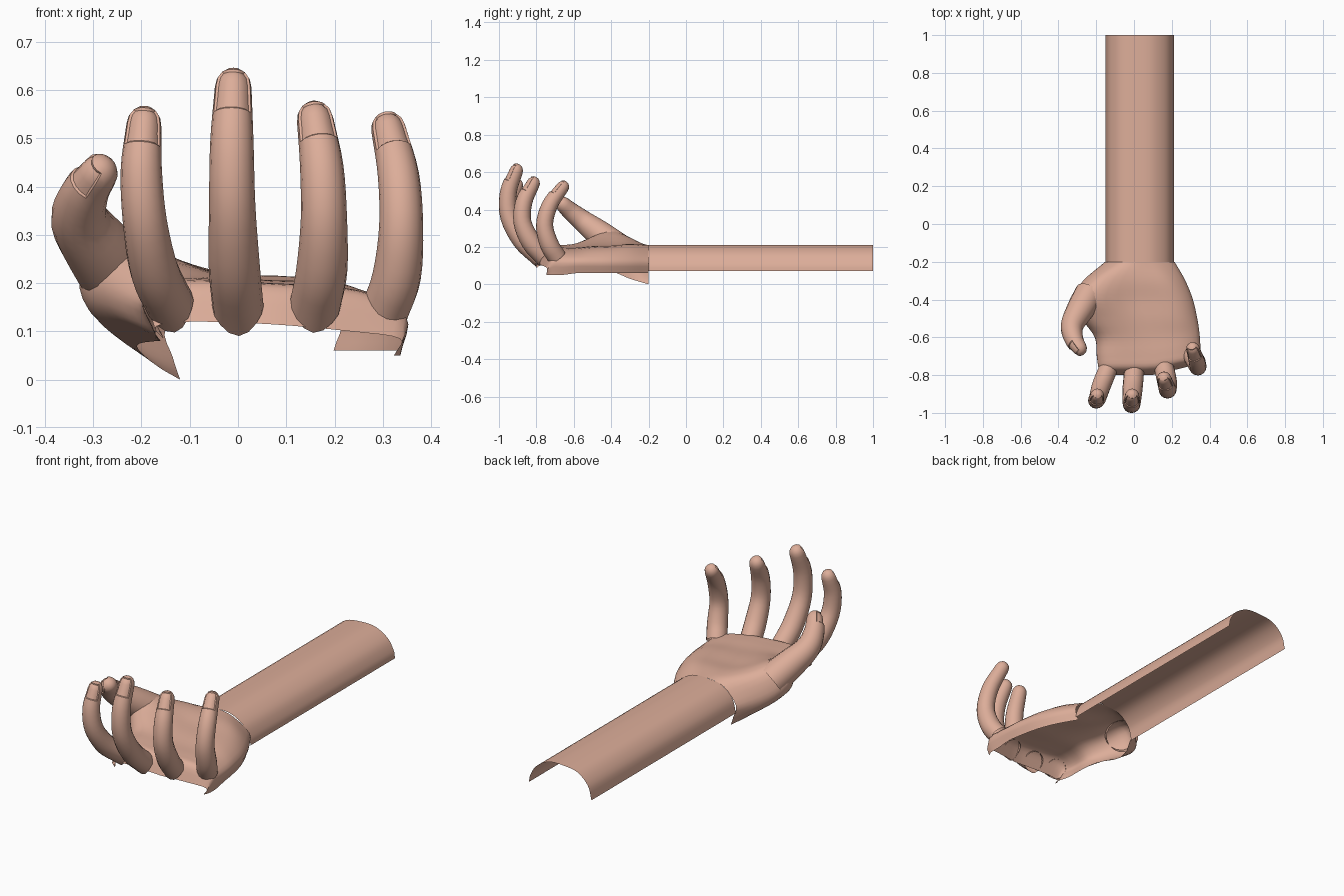
import bpy, bmesh, math
from mathutils import Vector

if "Cube" in bpy.data.objects:
    bpy.data.objects.remove(bpy.data.objects["Cube"])

skin = bpy.data.materials.new("warm_skin")
skin.diffuse_color = (0.72, 0.42, 0.32, 1)
skin.use_nodes = True
skin.node_tree.nodes["Principled BSDF"].inputs["Base Color"].default_value = skin.diffuse_color


def spline(pts, n=4):
    """Catmull-Rom through points of any dimension, n steps per span."""
    p = [Vector(q) for q in pts]
    p = [p[0] * 2 - p[1]] + p + [p[-1] * 2 - p[-2]]
    out = []
    for i in range(1, len(p) - 2):
        a, b, c, d = p[i - 1:i + 3]
        for k in range(n):
            t = k / n
            out.append(0.5 * (2 * b + (c - a) * t + (2 * a - 5 * b + 4 * c - d) * t * t
                              + (3 * b - a - 3 * c + d) * t ** 3))
    return out + [p[-2]]


def loft(name, rows, closed=False, tip=None, nail=None):
    """Skin a list of point rows; optional end point and inset nail faces."""
    bm = bmesh.new()
    vs = [[bm.verts.new(v) for v in r] for r in rows]
    n = len(rows[0])
    nails = []
    for i in range(len(vs) - 1):
        for j in range(n if closed else n - 1):
            k = (j + 1) % n
            f = bm.faces.new((vs[i][j], vs[i + 1][j], vs[i + 1][k], vs[i][k]))
            if nail and nail(i, j):
                nails.append(f)
    if tip is not None:
        end = bm.verts.new(tip)
        for j in range(n):
            bm.faces.new((vs[-1][j], end, vs[-1][(j + 1) % n]))
    if nails:
        bm.normal_update()
        bmesh.ops.inset_region(bm, faces=nails, thickness=0.004, depth=-0.004)
    me = bpy.data.meshes.new(name)
    bm.to_mesh(me)
    bm.free()
    me.materials.append(skin)
    ob = bpy.data.objects.new(name, me)
    bpy.context.collection.objects.link(ob)
    bpy.ops.object.select_all(action='DESELECT')
    ob.select_set(True)
    bpy.context.view_layer.objects.active = ob
    bpy.ops.object.shade_smooth_by_angle(angle=math.radians(40))


def digit(name, path, side, flare):
    """Bent finger: tube along (x, y, z, radius) with a domed tip and a nail."""
    sides = 16
    pts = spline(path)
    cen = [Vector(p[:3]) for p in pts]
    rad = [p[3] for p in pts]
    # domed end rings
    t = (cen[-1] - cen[-2]).normalized()
    c0, r0 = cen[-1].copy(), rad[-1]
    for a in (25, 48, 68):
        cen.append(c0 + t * r0 * 1.1 * math.sin(math.radians(a)))
        rad.append(r0 * math.cos(math.radians(a)))
    rows = []
    for i, (c, r) in enumerate(zip(cen, rad)):
        t = (cen[min(i + 1, len(cen) - 1)] - cen[max(i - 1, 0)]).normalized()
        s = Vector(side)
        s = (s - t * s.dot(t)).normalized()
        d = s.cross(t)
        row = []
        for j in range(sides):
            a = 2 * math.pi * j / sides
            v = c + r * (math.cos(a) * s + math.sin(a) * d)
            if i == 0:  # knuckle side runs down to a point
                v -= t * flare * max(0, math.sin(a)) ** 3
            row.append(v)
        rows.append(row)
    last = len(rows) - 1
    loft(name, rows, True, c0 + t * r0 * 1.1,
         lambda i, j: last - 5 <= i < last - 1 and 1 <= j <= 6)


def section(y, ex, ez, xl, zl, zt, zc, xr):
    """Palm cross-section: thumb edge, side, mound, hollow, outer side, outer edge."""
    drop = 0.06 if y > -0.65 else 0.05
    pts = [(ex, ez), (xl + 0.015, ez * 0.4 + zl * 0.6 - 0.02), (xl, zl), (xl + 0.07, zt),
           (xl * 0.5 + xr * 0.45, zc), (xr - 0.1, zc - 0.015),
           (xr, min(zc - 0.03, 0.13)), (xr - 0.012, drop)]
    # the front edge is pulled back toward the little finger
    pull = lambda x: 0.24 * max(0, x - 0.1) * max(0, -y - 0.5) / 0.3
    return [(p[0], y + pull(p[0]), p[1]) for p in spline(pts)]


# Forearm: arched sheet, open underneath
half = [(-0.15, 0.07), (-0.13, 0.14), (-0.07, 0.195), (0.02, 0.21),
        (0.1, 0.205), (0.17, 0.165), (0.205, 0.11), (0.213, 0.07)]
arc = spline(half)
loft("forearm", [[(p[0], y, p[1]) for p in arc] for y in (1, 0.5, 0, -0.2)])

# Palm: open sheet from wrist to knuckles
palm = [section(-0.20, -.12, .00, -.15, .11, .19, .21, .21),
        section(-0.30, -.17, .03, -.265, .17, .25, .22, .267),
        section(-0.40, -.21, .07, -.325, .23, .295, .215, .307),
        section(-0.50, -.17, .08, -.275, .21, .255, .21, .33),
        section(-0.60, -.16, .08, -.205, .17, .215, .2, .342),
        section(-0.70, -.17, .09, -.195, .165, .207, .2, .347),
        section(-0.765, -.17, .1, -.185, .16, .195, .19, .347),
        section(-0.80, -.16, .1, -.17, .11, .12, .115, .335)]
loft("palm", list(zip(*[spline(col) for col in zip(*palm)])))

# Fingers share one curl (dy, dz, radius), scaled in length and leaned back
curl = [(0, 0, .053), (-.09, .085, .053), (-.16, .21, .048), (-.165, .34, .045), (-.125, .455, .038)]


def finger(name, xs, y, z, length, lean, thick):
    path = []
    for i, (dy, dz, r) in enumerate(curl):
        f = i / 4
        x = xs[0] * (1 - f) * (1 - 2 * f) + xs[1] * 4 * f * (1 - f) + xs[2] * f * (2 * f - 1)
        path.append((x, y + dy * length + lean * f, z + dz * length, r * thick))
    digit(name, path, (1, 0, 0), 0.03)


finger("index_finger", (-.14, -.193, -.195), -.775, .155, .82, -.03, .95)
finger("middle_finger", (0, -.012, -.01), -.785, .15, 1, 0, 1)
finger("ring_finger", (.16, .178, .16), -.765, .155, .84, .05, 1)
finger("little_finger", (.305, .338, .312), -.69, .145, .82, .13, .95)

# Thumb: rises out of the mound at its base
digit("thumb", [(-.235, -.37, .2, .08), (-.285, -.455, .265, .073), (-.328, -.54, .33, .06),
                (-.318, -.61, .385, .05), (-.292, -.655, .425, .042)],
      (0.18, -0.63, -0.72), 0)
